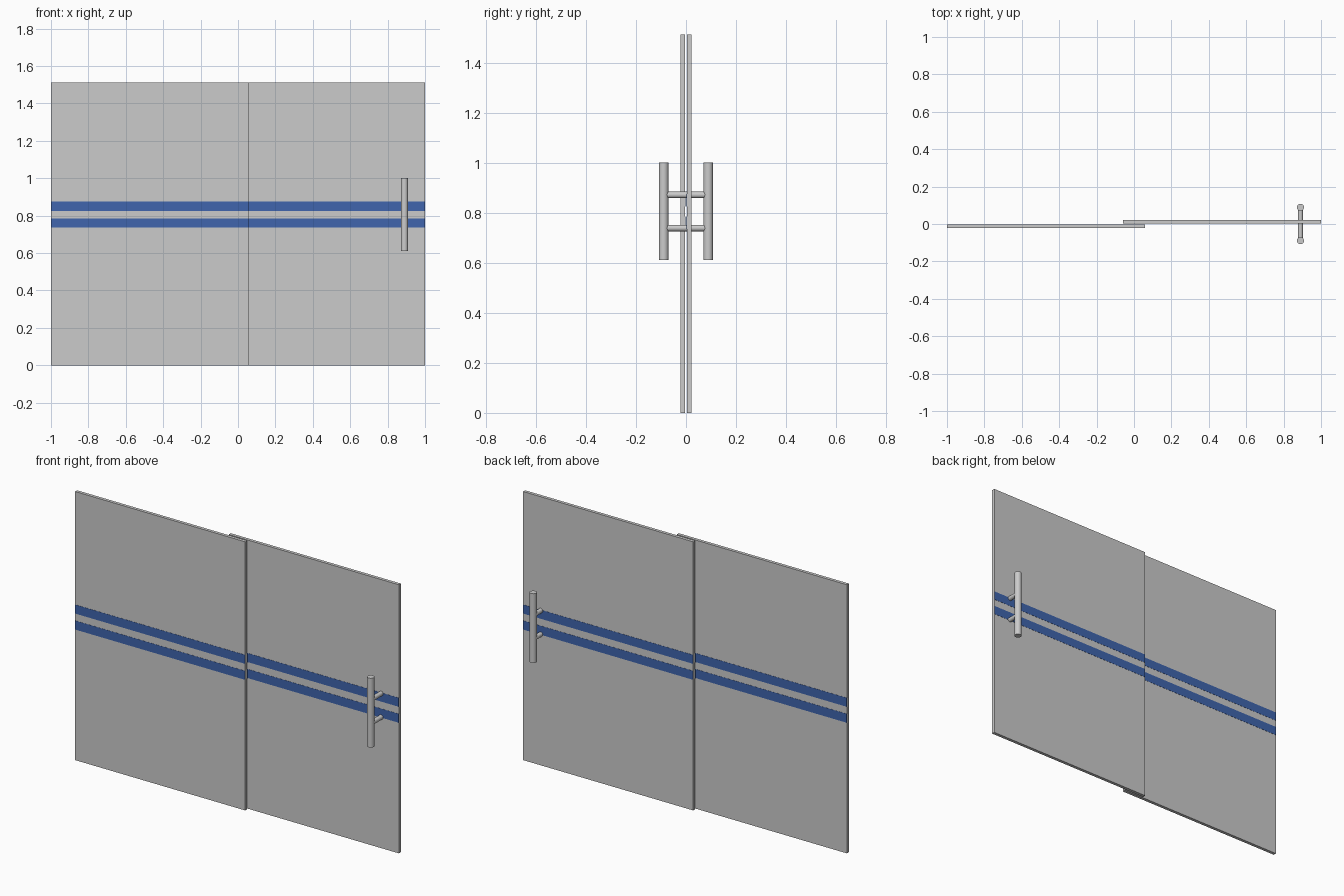
import bpy
import math

if "Cube" in bpy.data.objects:
    bpy.data.objects.remove(bpy.data.objects["Cube"])

H = 1.513          # door height
T = 0.018          # panel thickness
W = 1.06           # panel width (panels overlap in the middle)
PANEL_Y = 0.0125   # offset of each panel from the centre plane
HANDLE_X = 0.89

blue = bpy.data.materials.new("stripe_blue")
blue.diffuse_color = (0.05, 0.13, 0.42, 1)
blue.use_nodes = True
blue.node_tree.nodes["Principled BSDF"].inputs["Base Color"].default_value = blue.diffuse_color


def box(name, loc, size, mat=None):
    bpy.ops.mesh.primitive_cube_add(size=1, location=loc)
    ob = bpy.context.object
    ob.name = name
    ob.scale = size
    bpy.ops.object.transform_apply(location=False, rotation=False, scale=True)
    if mat:
        ob.data.materials.append(mat)
    return ob


def rod(name, loc, radius, length, rot=(0, 0, 0)):
    bpy.ops.mesh.primitive_cylinder_add(vertices=32, radius=radius, depth=length,
                                        location=loc, rotation=rot)
    bpy.context.object.name = name
    bpy.ops.object.shade_smooth_by_angle()


# Two overlapping sliding panels, each with two blue stripes on both faces
for side, s in (("left", -1), ("right", 1)):
    x, y = s * (1 - W / 2), s * PANEL_Y
    box(f"{side}_glass_panel", (x, y, H / 2), (W, T, H))
    for label, z in (("lower", 0.761), ("upper", 0.851)):
        for face, f in (("front", -1), ("back", 1)):
            box(f"{side}_{label}_stripe_{face}", (x, y + f * (T / 2 + 0.0005), z),
                (W, 0.001, 0.05), blue)

# Pull handle: one upright bar on each side of the right panel
for face, f in (("front", -1), ("back", 1)):
    rod(f"handle_bar_{face}", (HANDLE_X, f * 0.089, 0.806), 0.019, 0.39)

# Posts passing through the panel to join the bars
for label, z in (("lower", 0.739), ("upper", 0.872)):
    rod(f"handle_post_{label}", (HANDLE_X, 0, z), 0.013, 0.16, (math.pi / 2, 0, 0))
